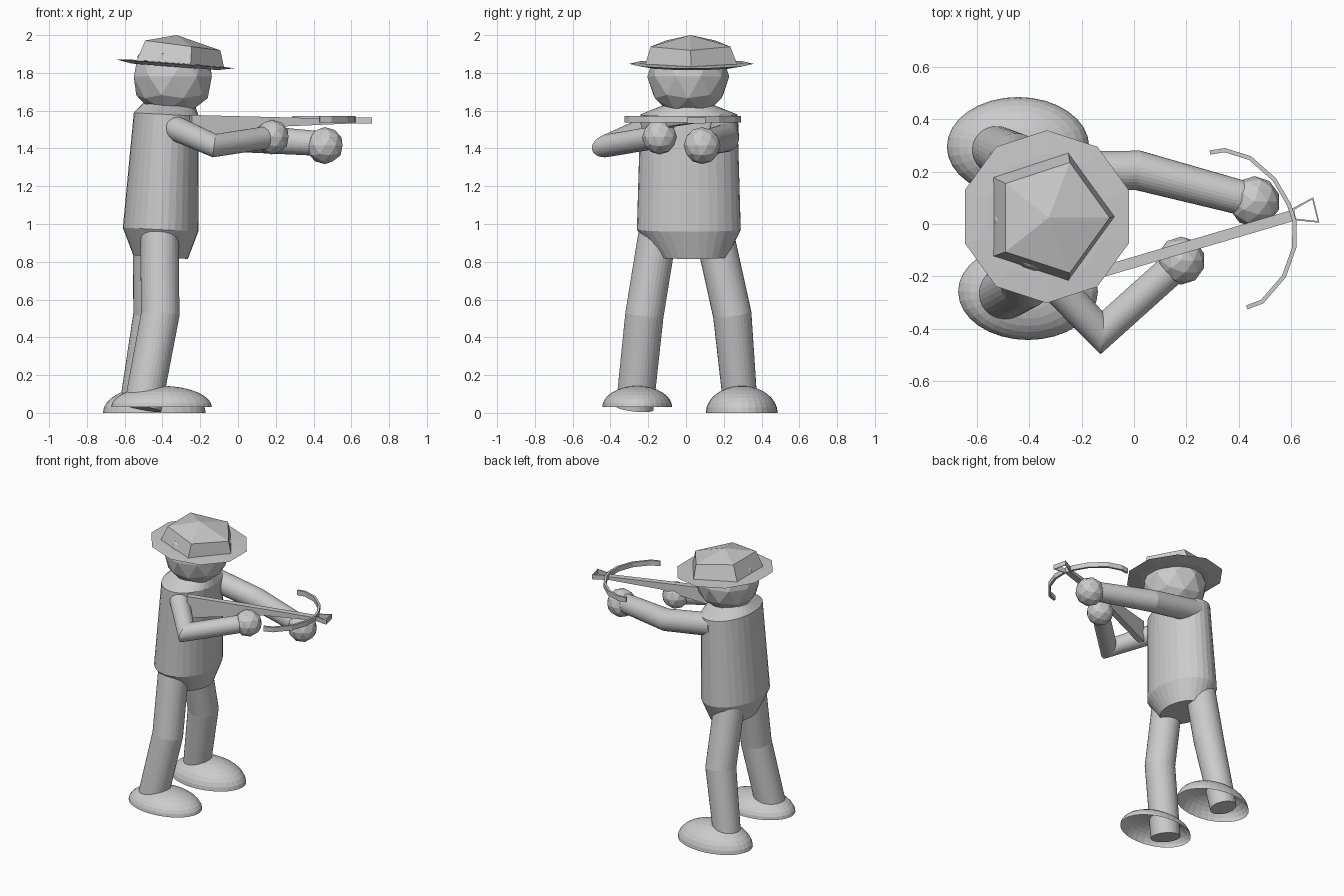
import bpy, bmesh, math
from mathutils import Vector, Matrix

if "Cube" in bpy.data.objects:
    bpy.data.objects.remove(bpy.data.objects["Cube"])


def mesh_object(name, bm):
    bmesh.ops.recalc_face_normals(bm, faces=bm.faces[:])
    me = bpy.data.meshes.new(name)
    bm.to_mesh(me)
    bm.free()
    ob = bpy.data.objects.new(name, me)
    bpy.context.collection.objects.link(ob)
    return ob


def loft(name, rings, caps=(True, True), loop=False):
    """Skin a list of point rings with quads."""
    bm = bmesh.new()
    vs = [[bm.verts.new(p) for p in r] for r in rings]
    n = len(vs[0])
    pairs = list(zip(vs, vs[1:])) + ([(vs[-1], vs[0])] if loop else [])
    for a, b in pairs:
        for i in range(n):
            j = (i + 1) % n
            bm.faces.new((a[i], a[j], b[j], b[i]))
    if not loop:
        for r, cap in zip((vs[0], vs[-1]), caps):
            if cap:
                bm.faces.new(r)
    return mesh_object(name, bm)


def ellipse(c, rx, ry, n=32, tilt=0, phase=0):
    """Horizontal ring, pitched about y by tilt degrees."""
    rot = Matrix.Rotation(math.radians(tilt), 3, 'Y')
    angs = [2 * math.pi * i / n + math.radians(phase) for i in range(n)]
    return [Vector(c) + rot @ Vector((rx * math.cos(a), ry * math.sin(a), 0)) for a in angs]


def limb(name, pts, radii, n=32):
    """Round tube through three joints with a mitred middle joint."""
    pts = [Vector(p) for p in pts]
    d1, d2 = (pts[1] - pts[0]).normalized(), (pts[2] - pts[1]).normalized()
    u = d1.cross(d2).normalized()
    rings = []
    for p, r, d, cut in ((pts[0], radii[0], d1, d1), (pts[1], radii[1], d1, d1 + d2),
                         (pts[2], radii[2], d2, d2)):
        w = d.cross(u)
        ring = []
        for i in range(n):
            a = 2 * math.pi * i / n
            o = u * math.cos(a) * r + w * math.sin(a) * r
            ring.append(p + o - d * (o.dot(cut) / d.dot(cut)))
        rings.append(ring)
    return loft(name, rings)


def ball(name, c, r):
    bm = bmesh.new()
    bmesh.ops.create_icosphere(bm, subdivisions=2, radius=r, matrix=Matrix.Translation(c))
    return mesh_object(name, bm)


def strip(name, pts, width, z0, z1, closed=False):
    """Flat bar of rectangular section following a path seen from above."""
    pts = [Vector(p) for p in pts]
    m = len(pts)
    rings = []
    for i, p in enumerate(pts):
        a = pts[i - 1] if closed or i else p
        b = pts[(i + 1) % m] if closed or i < m - 1 else p
        d = ((p - a).normalized() + (b - p).normalized()).normalized()
        s = Vector((-d.y, d.x)) * width / 2
        rings.append([(*(p + s), z0), (*(p - s), z0), (*(p - s), z1), (*(p + s), z1)])
    return loft(name, rings, loop=closed)


# Torso with sloping shoulders and tapered hips
loft("torso", [
    ellipse((-0.41, 0.035, 0.825), 0.145, 0.185, tilt=4),
    ellipse((-0.41, 0.015, 0.97), 0.20, 0.275, tilt=3),
    ellipse((-0.38, 0.015, 1.58), 0.172, 0.257, tilt=3),
    ellipse((-0.365, 0.015, 1.63), 0.14, 0.13, tilt=3)])

# Head
ball("head", (-0.345, 0.012, 1.78), 0.217)

# Hat brim: shallow ten-sided dish
loft("hat_brim", [
    ellipse((-0.333, 0.028, 1.832), 0.24, 0.24, 10, 4.3, 18),
    ellipse((-0.333, 0.028, 1.848), 0.33, 0.33, 10, 4.3, 18),
    ellipse((-0.333, 0.028, 1.853), 0.24, 0.24, 10, 4.3, 18)])

# Hat crown: five-sided with a low point
loft("hat_crown", [
    ellipse((-0.331, 0.028, 1.845), 0.258, 0.258, 5, 4),
    ellipse((-0.313, 0.024, 1.948), 0.222, 0.222, 5, 7.5),
    ellipse((-0.325, 0.025, 2.0), 0.0005, 0.0005, 5)], caps=(False, True))

# Arms and hands
limb("right_arm", [(-0.34, -0.19, 1.51), (-0.125, -0.415, 1.415), (0.17, -0.15, 1.46)],
     (0.066, 0.06, 0.06))
limb("left_arm", [(-0.37, 0.20, 1.52), (0.015, 0.205, 1.455), (0.45, 0.09, 1.425)],
     (0.078, 0.075, 0.065))
ball("right_hand", (0.18, -0.14, 1.46), 0.092)
ball("left_hand", (0.46, 0.085, 1.415), 0.098)

# Legs
limb("right_leg", [(-0.415, -0.15, 0.95), (-0.412, -0.22, 0.52), (-0.505, -0.272, 0.025)],
     (0.102, 0.102, 0.10))
limb("left_leg", [(-0.455, 0.15, 0.95), (-0.452, 0.245, 0.52), (-0.54, 0.29, 0.02)],
     (0.102, 0.102, 0.09))

# Feet: hollow half domes
for name, c, rx, ry, h in (("right_foot", (-0.405, -0.258, 0.03), 0.267, 0.185, 0.113),
                           ("left_foot", (-0.443, 0.295, 0.0), 0.272, 0.19, 0.143)):
    rings = []
    for k in range(9):
        a = math.radians(k * 89.5 / 8)
        rings.append(ellipse((c[0], c[1], c[2] + h * math.sin(a)),
                             rx * math.cos(a), ry * math.cos(a)))
    loft(name, rings, caps=(False, True))

# Crossbow stock: side profile with a deep butt, turned towards the target
side = [(-0.25, 1.42), (-0.25, 1.577), (0.615, 1.555), (0.615, 1.533), (0.25, 1.517)]
axis = Vector((0.615 + 0.08, 0.205)).normalized()
nrm = Vector((-axis.y, axis.x)) * 0.021
loft("crossbow_stock", [
    [(x + s * nrm.x, 0.035 + (x - 0.615) * 0.295 + s * nrm.y, z) for x, z in side]
    for s in (-1, 1)])

# Crossbow bow and stirrup
strip("crossbow_bow", [(0.29, 0.273), (0.347, 0.282), (0.443, 0.252), (0.536, 0.17),
                       (0.592, 0.074), (0.613, 0.01), (0.612, -0.09), (0.573, -0.2),
                       (0.49, -0.296), (0.431, -0.319)], 0.016, 1.537, 1.572)
strip("crossbow_stirrup", [(0.61, 0.058), (0.683, 0.098), (0.705, 0.008), (0.61, 0.018)],
      0.009, 1.532, 1.565, closed=True)
